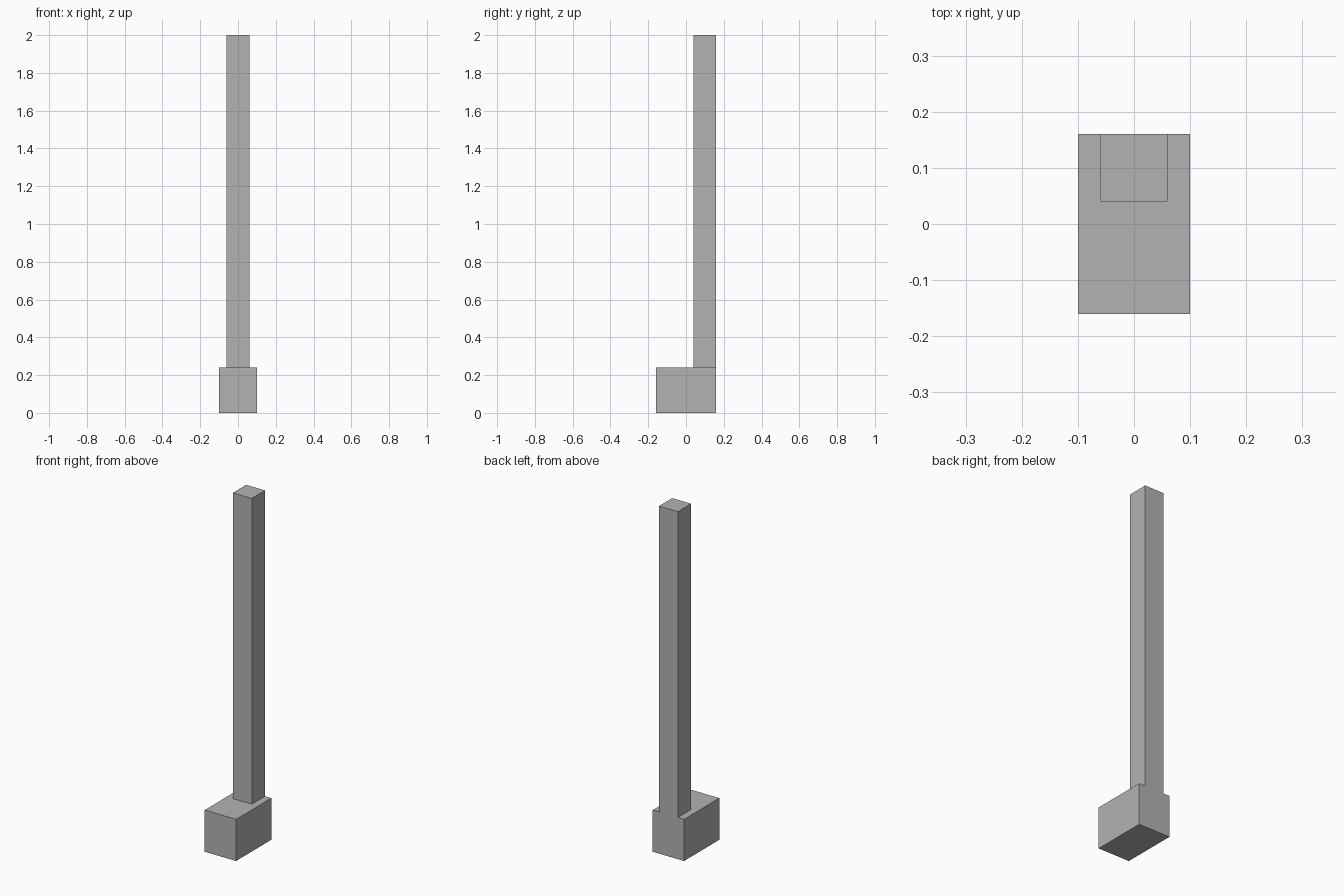
import bpy

if "Cube" in bpy.data.objects:
    bpy.data.objects.remove(bpy.data.objects["Cube"])

grey = bpy.data.materials.new("plain grey")
grey.diffuse_color = (0.45, 0.45, 0.45, 1.0)
grey.use_nodes = True
grey.node_tree.nodes["Principled BSDF"].inputs["Base Color"].default_value = grey.diffuse_color


def box(name, low, high):
    """Add a box spanning two opposite corners."""
    centre = [(a + b) / 2 for a, b in zip(low, high)]
    bpy.ops.mesh.primitive_cube_add(size=1, location=centre)
    ob = bpy.context.object
    ob.name = name
    ob.scale = [b - a for a, b in zip(low, high)]
    bpy.ops.object.transform_apply(location=False, rotation=False, scale=True)
    ob.data.materials.append(grey)
    return ob


# Block at the foot
box("base_block", (-0.10, -0.16, 0.0), (0.10, 0.16, 0.24))
# Tall post, flush with the back of the block
box("post", (-0.06, 0.04, 0.24), (0.06, 0.16, 2.0))
